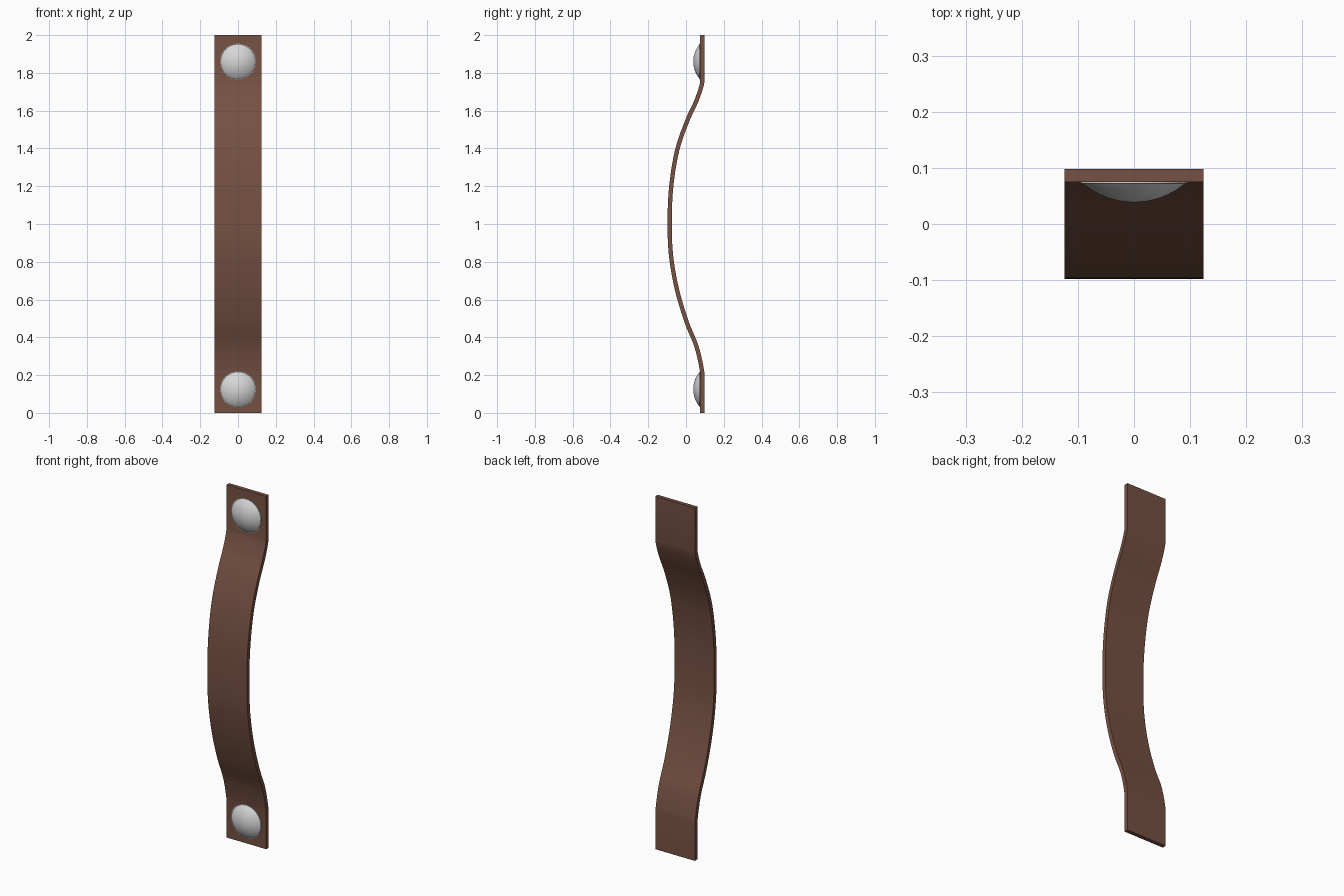
import bpy, bmesh, math
from mathutils import Vector

if "Cube" in bpy.data.objects:
    bpy.data.objects.remove(bpy.data.objects["Cube"])


def material(name, rgb):
    m = bpy.data.materials.new(name)
    m.diffuse_color = (*rgb, 1)
    m.use_nodes = True
    m.node_tree.nodes["Principled BSDF"].inputs["Base Color"].default_value = m.diffuse_color
    return m


leather = material("brown leather", (0.18, 0.082, 0.055))
metal = material("pale metal", (0.68, 0.68, 0.68))


def finish(name, bm, mat):
    bmesh.ops.recalc_face_normals(bm, faces=bm.faces)
    me = bpy.data.meshes.new(name)
    bm.to_mesh(me)
    bm.free()
    me.materials.append(mat)
    ob = bpy.data.objects.new(name, me)
    bpy.context.collection.objects.link(ob)
    bpy.ops.object.select_all(action='DESELECT')
    ob.select_set(True)
    bpy.context.view_layer.objects.active = ob
    bpy.ops.object.shade_smooth_by_angle(angle=math.radians(30))
    return ob


# Strap: centre line in (y, z), smoothed, given thickness and width
W, T = 0.124, 0.0225
keys = [Vector(p) for p in [(0.086, 0.215), (0.056, 0.35), (0.004, 0.48), (-0.047, 0.65),
                            (-0.079, 0.83), (-0.0865, 1.01), (-0.078, 1.20), (-0.047, 1.39),
                            (0.006, 1.545), (0.056, 1.655), (0.086, 1.75)]]
ext = [Vector((0.092, 0.12))] + keys + [Vector((0.092, 1.84))]
path = [Vector((0.0865, 0.0))]
for i in range(1, len(ext) - 2):
    a, b, c, d = ext[i - 1:i + 3]
    for k in range(5):
        t = k / 5
        path.append(0.5 * (2 * b + (c - a) * t + (2 * a - 5 * b + 4 * c - d) * t * t
                           + (3 * b - a - 3 * c + d) * t ** 3))
path += [keys[-1], Vector((0.0865, 2.0))]

bm = bmesh.new()
rings = []
for i, p in enumerate(path):
    d = (path[min(i + 1, len(path) - 1)] - path[max(i - 1, 0)]).normalized()
    if i in (0, len(path) - 1):
        d = Vector((0, 1))
    n = Vector((d.y, -d.x)) * T / 2
    rings.append([bm.verts.new((x, p.x + s * n.x, p.y + s * n.y))
                  for x, s in ((-W, -1), (W, -1), (W, 1), (-W, 1))])
for r, q in zip(rings, rings[1:]):
    for j in range(4):
        bm.faces.new((r[j], r[(j + 1) % 4], q[(j + 1) % 4], q[j]))
bm.faces.new(rings[0])
bm.faces.new(rings[-1])
finish("strap", bm, leather)


# Domed rivets: spherical cap on a thin rim
def rivet(name, z):
    R, H, rim, N = 0.095, 0.037, 0.003, 48
    base = 0.0755
    rad = (0.092 ** 2 + (H - rim) ** 2) / (2 * (H - rim))
    a0 = math.asin(0.092 / rad)
    prof = [(R, 0), (R, rim)]
    prof += [(rad * math.sin(a0 * (1 - k / 10)),
              H - rad + rad * math.cos(a0 * (1 - k / 10))) for k in range(10)]
    bm = bmesh.new()
    rows = [[bm.verts.new((r * math.cos(2 * math.pi * j / N), base - h,
                           z + r * math.sin(2 * math.pi * j / N))) for j in range(N)]
            for r, h in prof]
    for r, q in zip(rows, rows[1:]):
        for j in range(N):
            bm.faces.new((r[j], r[(j + 1) % N], q[(j + 1) % N], q[j]))
    tip = bm.verts.new((0, base - H, z))
    for j in range(N):
        bm.faces.new((rows[-1][j], rows[-1][(j + 1) % N], tip))
    bm.faces.new(rows[0])
    finish(name, bm, metal)


rivet("lower_rivet", 0.125)
rivet("upper_rivet", 1.86)
